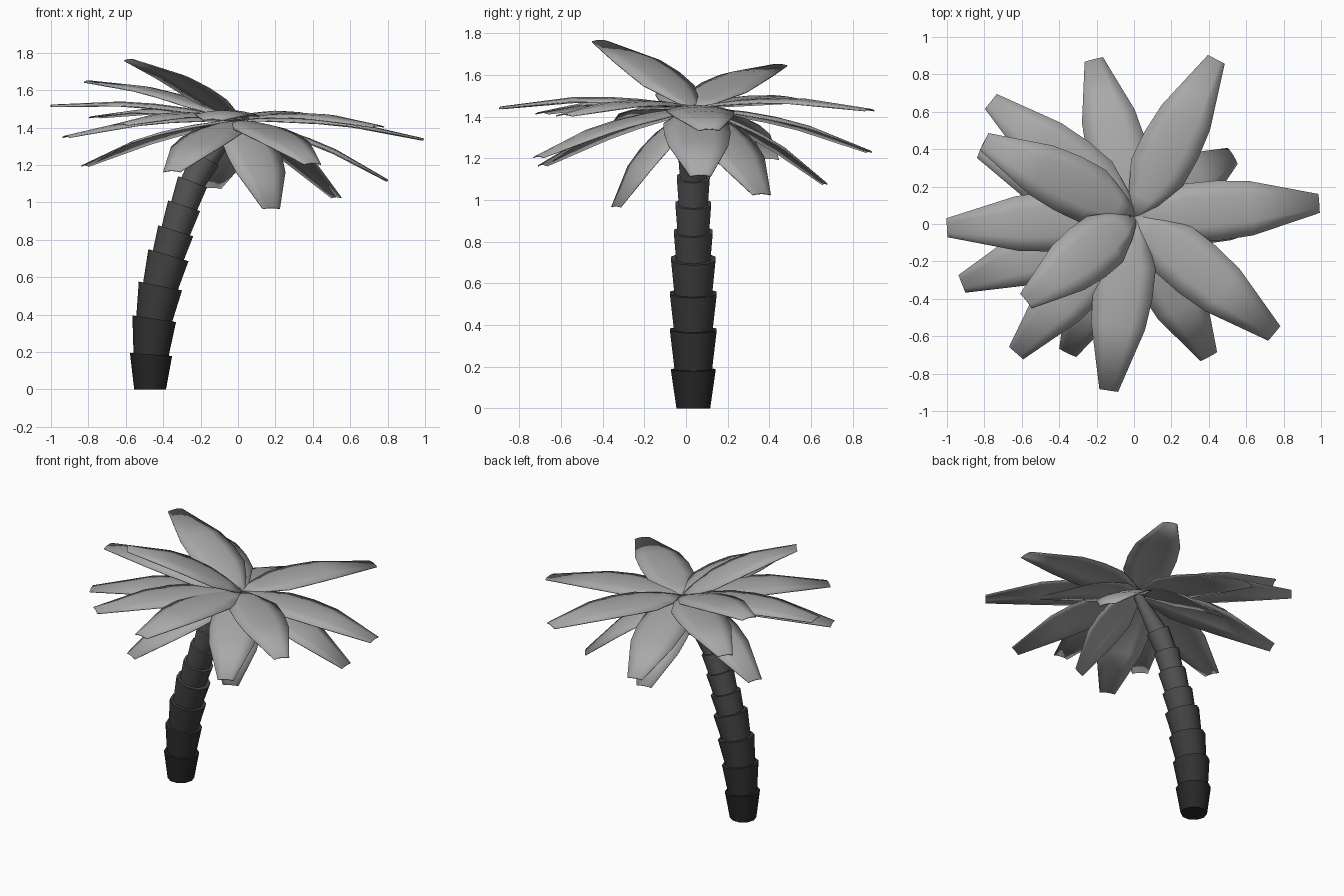
import bpy, math
from mathutils import Vector

if "Cube" in bpy.data.objects:
    bpy.data.objects.remove(bpy.data.objects["Cube"])


def material(name, v):
    m = bpy.data.materials.new(name)
    m.diffuse_color = (v, v, v, 1)
    m.use_nodes = True
    m.node_tree.nodes["Principled BSDF"].inputs["Base Color"].default_value = m.diffuse_color
    return m


def make(name, verts, faces, mat):
    me = bpy.data.meshes.new(name)
    me.from_pydata(verts, [], faces)
    me.materials.append(mat)
    ob = bpy.data.objects.new(name, me)
    bpy.context.collection.objects.link(ob)
    bpy.ops.object.select_all(action='DESELECT')
    ob.select_set(True)
    bpy.context.view_layer.objects.active = ob
    bpy.ops.object.shade_smooth_by_angle(angle=math.radians(40))
    return ob


# Trunk: stacked flaring segments following a leaning curve
SIDES = 10
TRUNK_Y = 0.035


def ring(x, z, r, tilt):
    pts = []
    for i in range(SIDES):
        a = 2 * math.pi * i / SIDES
        c = r * math.cos(a)
        pts.append((x + c * math.cos(tilt), TRUNK_Y + r * math.sin(a), z - c * math.sin(tilt)))
    return pts


# x, z, top radius, tilt of each segment's top; then bottom radius
tops = [(-0.465, 0.187, 0.113, 0.07, 0.085), (-0.448, 0.378, 0.118, 0.15, 0.092),
        (-0.415, 0.553, 0.118, 0.20, 0.095), (-0.372, 0.718, 0.112, 0.29, 0.093),
        (-0.333, 0.848, 0.098, 0.30, 0.085), (-0.288, 0.982, 0.090, 0.32, 0.078),
        (-0.243, 1.110, 0.083, 0.37, 0.072), (-0.170, 1.235, 0.077, 0.50, 0.066),
        (0.000, 1.440, 0.030, 0.65, 0.065)]
x0, z0, t0 = -0.47, 0.0, 0.0
for n, (x, z, r, tilt, rb) in enumerate(tops):
    sink = 0.02 if n else 0
    low = ring(x0 - sink * math.sin(t0), z0 - sink * math.cos(t0), rb, t0)
    faces = [(i, (i + 1) % SIDES, SIDES + (i + 1) % SIDES, SIDES + i) for i in range(SIDES)]
    faces += [tuple(reversed(range(SIDES))), tuple(range(SIDES, 2 * SIDES))]
    make(f"trunk_segment_{n + 1}", low + ring(x, z, r, tilt), faces,
         material(f"bark_{n + 1}", 0.02 + 0.012 * n))
    x0, z0, t0 = x, z, tilt

# Fronds: arched blades from the crown to each tip
CROWN = Vector((0.0, 0.04, 1.44))
STATIONS = [(0, 0.03), (0.12, 0.09), (0.28, 0.155), (0.45, 0.16), (0.63, 0.145), (1, 0.05)]
leaf_mat = material("leaf", 0.4)


def frond(name, tip):
    along = Vector(tip) - CROWN
    side = along.cross(Vector((0, 0, 1))).normalized()
    up = side.cross(along).normalized()
    verts, faces = [], []
    for t, w in STATIONS:
        mid = CROWN + along * t + up * (0.2 * t * (1 - t))
        for s in (-1, -0.5, 0, 0.5, 1):
            verts.append(mid + side * (s * w) - up * (0.15 * w * s * s))
    for i in range(len(STATIONS) - 1):
        for j in range(4):
            k = i * 5 + j
            faces.append((k, k + 1, k + 6, k + 5))
    ob = make(name, verts, faces, leaf_mat)
    mod = ob.modifiers.new("thickness", 'SOLIDIFY')
    mod.thickness = 0.006
    mod.offset = 0


upper = [(-0.575, -0.41, 1.765), (-0.80, 0.44, 1.65), (-1.0, -0.02, 1.52),
         (-0.765, 0.655, 1.46), (0.44, 0.88, 1.435), (0.75, -0.585, 1.41),
         (-0.135, -0.89, 1.445), (-0.63, -0.69, 1.42), (0.99, 0.11, 1.34)]
lower = [(-0.92, -0.32, 1.355), (-0.215, 0.88, 1.235), (-0.82, 0.40, 1.20),
         (0.40, -0.71, 1.21), (-0.355, -0.69, 1.17), (0.80, 0.07, 1.12),
         (-0.14, 0.67, 1.08), (0.53, 0.365, 1.03), (0.18, -0.34, 0.97)]
for tier, tips in (("upper", upper), ("lower", lower)):
    for n, tip in enumerate(tips):
        frond(f"{tier}_frond_{n + 1}", tip)
